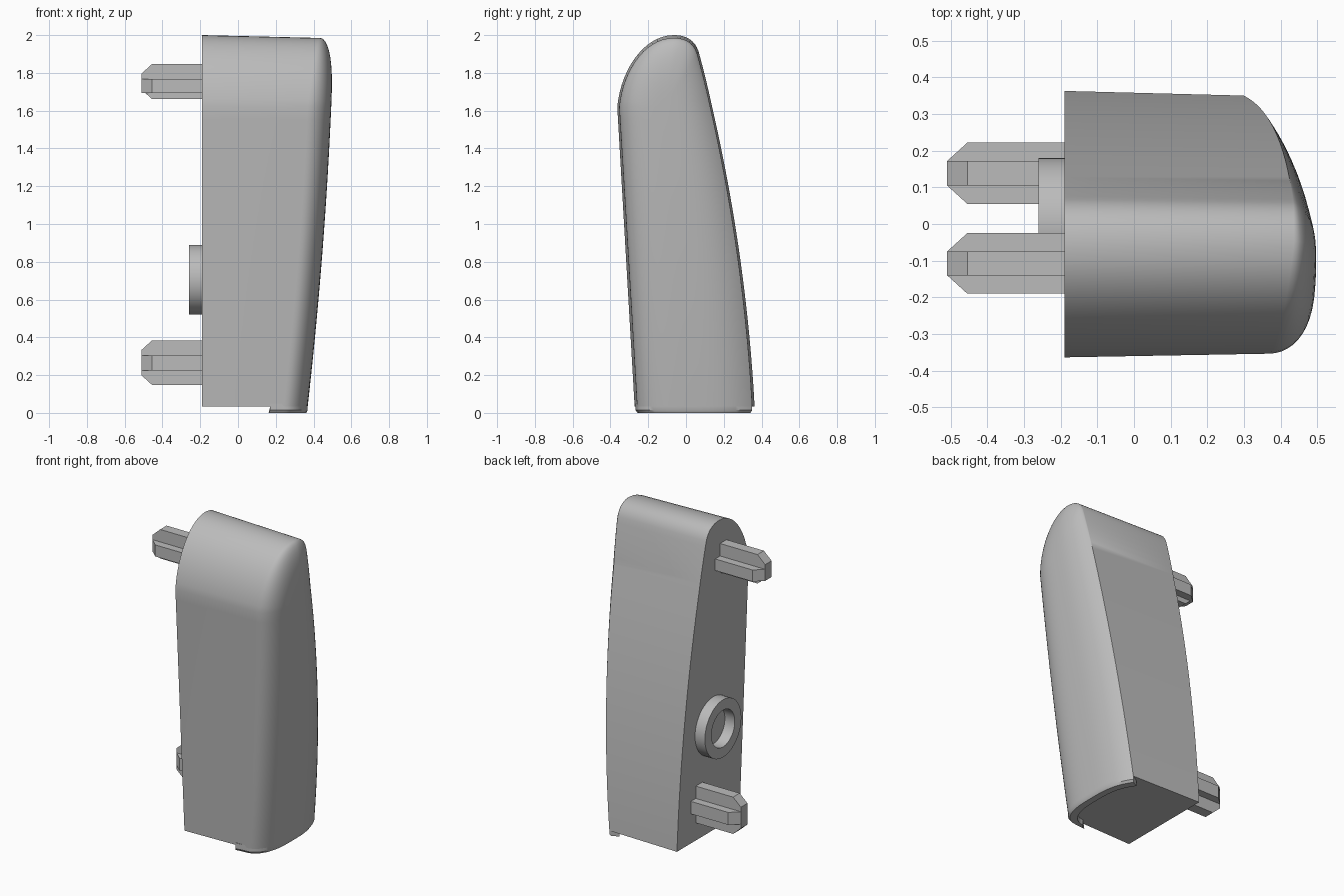
import bpy, bmesh, math
from mathutils import Vector
from mathutils.geometry import interpolate_bezier

cube = bpy.data.objects.get("Cube")
if cube:
    bpy.data.objects.remove(cube, do_unlink=True)

grey = bpy.data.materials.new("plain_grey")
grey.use_nodes = True
grey.diffuse_color = (0.5, 0.5, 0.5, 1)
grey.node_tree.nodes["Principled BSDF"].inputs["Base Color"].default_value = (0.5, 0.5, 0.5, 1)

FLAT_X, BASE_Z, FAN_Z = -0.19, 0.035, 1.62
STEPS, ROWS = 14, 24


def finish(name, bm, angle=35):
    bmesh.ops.remove_doubles(bm, verts=bm.verts, dist=0.0002)
    bmesh.ops.recalc_face_normals(bm, faces=bm.faces)
    mesh = bpy.data.meshes.new(name)
    bm.to_mesh(mesh)
    bm.free()
    obj = bpy.data.objects.new(name, mesh)
    bpy.context.collection.objects.link(obj)
    mesh.materials.append(grey)
    bpy.ops.object.select_all(action='DESELECT')
    obj.select_set(True)
    bpy.context.view_layer.objects.active = obj
    bpy.ops.object.shade_smooth_by_angle(angle=math.radians(angle))
    return obj


def bridge(bm, strips, closed=False):
    """Join neighbouring strips of points with quads."""
    rows = [[bm.verts.new(p) for p in s] for s in strips]
    n = len(rows[0])
    for a, b in zip(rows, rows[1:]):
        for i in range(n if closed else n - 1):
            j = (i + 1) % n
            bm.faces.new((a[i], a[j], b[j], b[i]))
    return rows


def front_y(z):
    return -0.27 - 0.058 * z


def back_y(z):
    return 0.365 - 0.0505 * z - 0.0552 * z * z


def middle_y(z):
    return (front_y(z) + back_y(z)) / 2


def crown_x(z):
    return 0.365 + 0.115 * z - 0.022 * z * z


def cap_strip(y, z, back):
    """Flat side, drafted wall, then the crowned end up to the centre line."""
    cz = min(z, FAN_Z)
    cy = middle_y(cz)
    drop = 0.125 - 0.055 * min(1, back * 2)
    sharp = max(0, back * 2 - 1)
    strip = [(FLAT_X, y, z)]
    for k in range(STEPS, -1, -1):
        s = math.sin(math.pi / 2 * k / STEPS)
        curve = (1 - math.sqrt(max(0, 1 - s ** 3))) * (1 - sharp) + s ** 3 * sharp
        py, pz = cy + (y - cy) * s * 0.96, cz + (z - cz) * s * 0.96
        strip.append((crown_x(pz) - drop * curve, py, pz))
    return strip


# Body: side outline runs up the front, over the rounded top and down the back
heights = [BASE_Z + (FAN_Z - BASE_Z) * i / ROWS for i in range(ROWS + 1)]
start = Vector((front_y(FAN_Z), FAN_Z, 0))
apex = Vector((-0.065, 2.0, 0))
shoulder = Vector((0.066, 1.915, 0))
end = Vector((back_y(FAN_Z), FAN_Z, 0))
arc = interpolate_bezier(start, Vector((-0.345, 1.82, 0)), Vector((-0.22, 2.0, 0)), apex, 16)
arc += interpolate_bezier(apex, Vector((0, 2.0, 0)), Vector((0.045, 1.975, 0)), shoulder, 10)[1:]
arc += interpolate_bezier(shoulder, Vector((0.087, 1.84, 0)), Vector((0.115, 1.73, 0)), end, 8)[1:]
strips = [cap_strip(front_y(z), z, 0) for z in heights]
strips += [cap_strip(p.x, p.y, i / (len(arc) - 1)) for i, p in enumerate(arc)][1:-1]
strips += [cap_strip(back_y(z), z, 1) for z in reversed(heights)]
bm = bmesh.new()
rows = bridge(bm, strips)
bm.faces.new([r[0] for r in rows])
bm.faces.new(rows[0] + rows[-1][-2::-1])
finish("body", bm)

# Lip under the crowned end, following its outline
outer = [(0.17, strips[0][0][1] * 0.98)]
outer += [p[:2] for p in strips[0][1:]] + [p[:2] for p in strips[-1][-2:0:-1]]
mid = middle_y(0)
inner = [(x - 0.05, mid + (y - mid) * 0.9) for x, y in outer]
inner[0] = (0.175, mid + (outer[0][1] - mid) * 0.95)
worn = [(x - 0.008, mid + (y - mid) * 0.97) for x, y in outer]
bm = bmesh.new()
ring = [(outer, 0.05), (outer, 0.014), (worn, 0), (inner, 0), (inner, 0.05), (outer, 0.05)]
rows = bridge(bm, [[(x, y, z) for x, y in pts] for pts, z in ring])
for tip in (0, -1):
    bm.faces.new([r[tip] for r in rows[:-1]])
finish("bottom_lip", bm)

# Hollow round boss on the flat side
bm = bmesh.new()
section = [(0.185, FLAT_X + 0.01), (0.185, -0.26), (0.118, -0.26), (0.118, FLAT_X + 0.01)]
bridge(bm, [[(x, -0.005 + r * math.cos(t * math.tau / 48), 0.705 + r * math.sin(t * math.tau / 48))
             for t in range(48)] for r, x in section], closed=True)
finish("round_boss", bm)


def peg(name, y_bar, y_arm, z_bar, z_arm):
    """Cross-shaped peg: two crossed plates with chamfered tips."""
    bm = bmesh.new()
    for upright, (lo, hi), (a, b) in ((False, y_arm, z_bar), (True, z_arm, y_bar)):
        c = 0.05
        outline = [(-0.17, lo), (-0.455, lo), (-0.51, lo + c), (-0.51, hi - c), (-0.455, hi), (-0.17, hi)]
        sides = [[(x, t, w) if upright else (x, w, t) for x, w in outline] for t in (a, b)]
        rows = bridge(bm, sides, closed=True)
        for r in rows:
            bm.faces.new(r)
    return finish(name, bm, 20)


peg("upper_peg", (-0.14, -0.075), (-0.19, -0.025), (1.693, 1.767), (1.661, 1.847))
peg("lower_peg", (0.105, 0.172), (0.055, 0.222), (0.225, 0.305), (0.148, 0.384))
